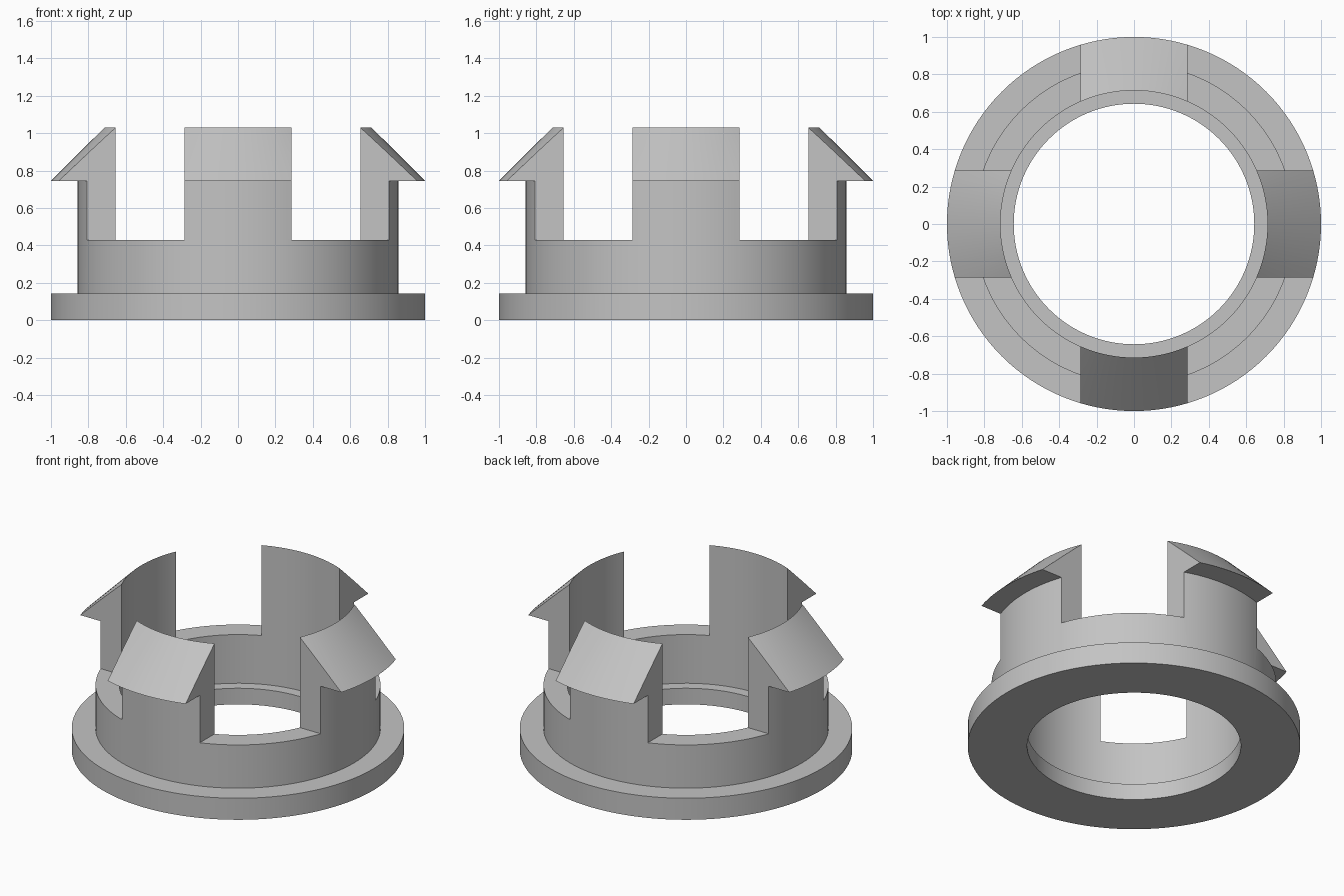
import bpy, bmesh, math
from mathutils import Matrix, Vector

cube = bpy.data.objects.get("Cube")
if cube:
    bpy.data.objects.remove(cube, do_unlink=True)

SEGMENTS = 128
HALF_CLIP = 0.286      # half width of each snap clip
SHOULDER = 0.43        # top of the full wall

grey = bpy.data.materials.new("plain grey")
grey.use_nodes = True
colour = (0.55, 0.55, 0.55, 1)
grey.diffuse_color = colour
grey.node_tree.nodes["Principled BSDF"].inputs["Base Color"].default_value = colour


def add_object(name, bm):
    bmesh.ops.recalc_face_normals(bm, faces=bm.faces)
    mesh = bpy.data.meshes.new(name)
    bm.to_mesh(mesh)
    bm.free()
    mesh.materials.append(grey)
    obj = bpy.data.objects.new(name, mesh)
    bpy.context.collection.objects.link(obj)
    return obj


def lathe(name, profile):
    """Turn a closed (radius, height) profile around z."""
    bm = bmesh.new()
    rings = []
    for i in range(SEGMENTS):
        a = math.tau * i / SEGMENTS
        rings.append([bm.verts.new((r * math.cos(a), r * math.sin(a), z)) for r, z in profile])
    for i, ring in enumerate(rings):
        after = rings[(i + 1) % SEGMENTS]
        for j in range(len(profile)):
            k = (j + 1) % len(profile)
            bm.faces.new((ring[j], after[j], after[k], ring[k]))
    return add_object(name, bm)


# Flange, wall and barbed rim, with a small ledge inside the bore
bushing = lathe("snap_bushing", [
    (0.643, 0), (1, 0), (1, 0.143), (0.857, 0.143), (0.857, 0.745),
    (1, 0.745), (0.714, 1.03), (0.714, 0.107), (0.643, 0.107)])

# Four corner blocks that leave a cross of clips above the shoulder
bm = bmesh.new()
size = 1.0
for sx in (-1, 1):
    for sy in (-1, 1):
        middle = HALF_CLIP + size / 2
        place = Matrix.Translation(Vector((sx * middle, sy * middle, SHOULDER + size / 2)))
        bmesh.ops.create_cube(bm, size=size, matrix=place)
cutter = add_object("gap_cutter", bm)
cutter.hide_render = True

cut = bushing.modifiers.new("clip gaps", "BOOLEAN")
cut.operation = "DIFFERENCE"
cut.solver = "EXACT"
cut.object = cutter

bpy.ops.object.select_all(action="DESELECT")
bushing.select_set(True)
bpy.context.view_layer.objects.active = bushing
bpy.ops.object.modifier_apply(modifier=cut.name)
bpy.data.objects.remove(cutter, do_unlink=True)
bpy.ops.object.shade_smooth_by_angle(angle=math.radians(30))
